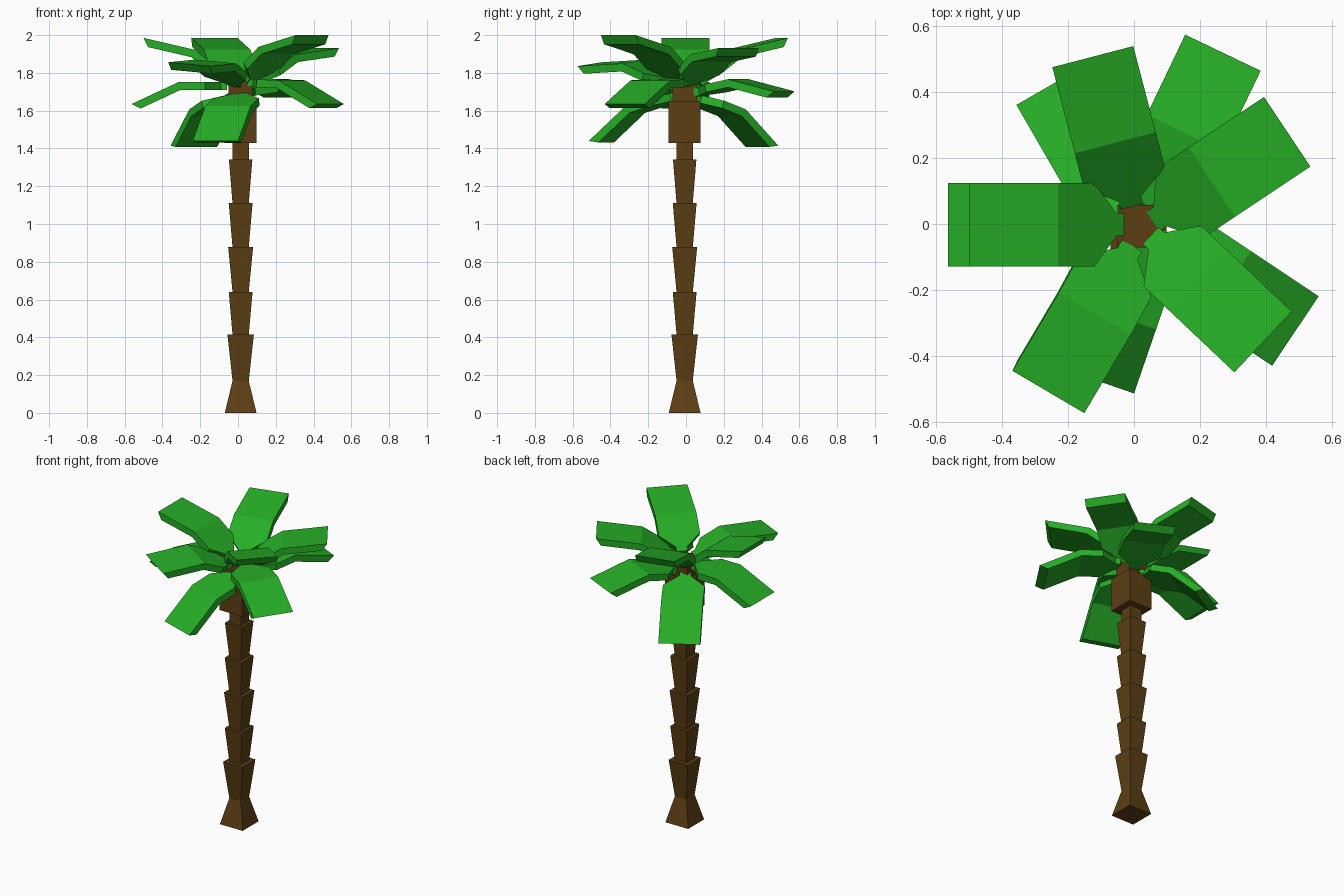
import bpy, bmesh
from math import radians, cos, sin
from mathutils import Vector, Matrix

if "Cube" in bpy.data.objects:
    bpy.data.objects.remove(bpy.data.objects["Cube"], do_unlink=True)


def material(name, rgb):
    m = bpy.data.materials.new(name)
    m.use_nodes = True
    m.diffuse_color = (*rgb, 1)
    bsdf = m.node_tree.nodes["Principled BSDF"]
    bsdf.inputs["Base Color"].default_value = (*rgb, 1)
    bsdf.inputs["Roughness"].default_value = 0.9
    return m


bark = material("bark brown", (0.107, 0.049, 0.007))
green = material("leaf green", (0.019, 0.42, 0.019))


def add_object(name, bm, mat):
    bmesh.ops.recalc_face_normals(bm, faces=bm.faces)
    mesh = bpy.data.meshes.new(name)
    bm.to_mesh(mesh)
    bm.free()
    mesh.materials.append(mat)
    obj = bpy.data.objects.new(name, mesh)
    bpy.context.collection.objects.link(obj)
    return obj


def loft(bm, rings):
    """Skin a row of equally sized point rings and cap both ends."""
    rows = [[bm.verts.new(p) for p in ring] for ring in rings]
    for a, b in zip(rows, rows[1:]):
        for i in range(len(a)):
            j = (i + 1) % len(a)
            bm.faces.new((a[i], a[j], b[j], b[i]))
    bm.faces.new(rows[0])
    bm.faces.new(rows[-1])


# Trunk: square rings stepped up the axis
CX, CY = 0.014, -0.007


def square(half, z):
    return [(CX + sx * half, CY + sy * half, z)
            for sx, sy in ((-1, -1), (1, -1), (1, 1), (-1, 1))]


def square_tower(name, profile):
    bm = bmesh.new()
    loft(bm, [square(h, z) for h, z in profile])
    add_object(name, bm, bark)


NECK = 0.043
trunk = [(0.084, 0), (NECK, 0.17)]
for half, z in ((0.07, 0.415), (0.063, 0.64), (0.066, 0.878), (0.063, 1.11), (0.062, 1.342)):
    trunk += [(half, z), (NECK, z)]
trunk.append((NECK, 1.44))
square_tower("trunk", trunk)
square_tower("crown_block", [(0.085, 1.43), (0.085, 1.652)])
square_tower("crown_stub", [(0.064, 1.64), (0.064, 1.762)])

# Leaves: a stem that flares to a wide blade, bent downward once
INNER, OUTER, BEND = 0.254, 0.277, radians(25)
THICK, UNDERCUT = 0.042, 0.034


def leaf(name, tip, yaw, pitch, roll=0):
    bend = Vector((INNER, 0, 0))
    out = Vector((cos(BEND), 0, -sin(BEND)))
    end = bend + out * OUTER
    down = Vector((0, 0, -THICK))
    out_down = Vector((-sin(BEND), 0, -cos(BEND))) * THICK
    miter = (down + out_down) / (1 + cos(BEND))
    stations = [  # top point, offset to underside, half width
        (Vector((0, 0, 0)), down, 0.035),
        (Vector((0.03, 0, 0)), down, 0.035),
        (Vector((0.115, 0, 0)), down, 0.127),
        (bend, miter, 0.127),
        (end, out_down - out * UNDERCUT, 0.127),
    ]
    turn = (Matrix.Rotation(radians(yaw), 3, "Z")
            @ Matrix.Rotation(radians(-pitch), 3, "Y")
            @ Matrix.Rotation(radians(roll), 3, "X"))
    shift = Vector(tip) - turn @ end
    rings = []
    for top, offset, half in stations:
        side = Vector((0, half, 0))
        ring = (top - side, top + side, top + offset + side, top + offset - side)
        rings.append([turn @ p + shift for p in ring])
    bm = bmesh.new()
    loft(bm, rings)
    add_object(name, bm, green)


# Upper whorl
leaf("upper_leaf_right", (-0.50, -0.002, 1.985), 180, 38)
leaf("upper_leaf_back", (-0.125, 0.508, 1.985), 104.6, 38)
leaf("upper_leaf_back_left", (0.465, 0.28, 1.932), 33.7, 32)
leaf("upper_leaf_front_left", (0.392, -0.358, 2.0), -43.4, 38)
leaf("upper_leaf_front_right", (-0.26, -0.51, 1.846), -118.6, 22, -5)

# Lower whorl
leaf("lower_leaf_right", (-0.564, -0.002, 1.635), 180, 0)
leaf("lower_leaf_back_right", (-0.247, 0.425, 1.415), 120, -19)
leaf("lower_leaf_back_left", (0.27, 0.52, 1.702), 64.4, 11.5)
leaf("lower_leaf_front_left", (0.49, -0.325, 1.635), -33.7, -2)
leaf("lower_leaf_front", (-0.12, -0.473, 1.44), -109, -17)
